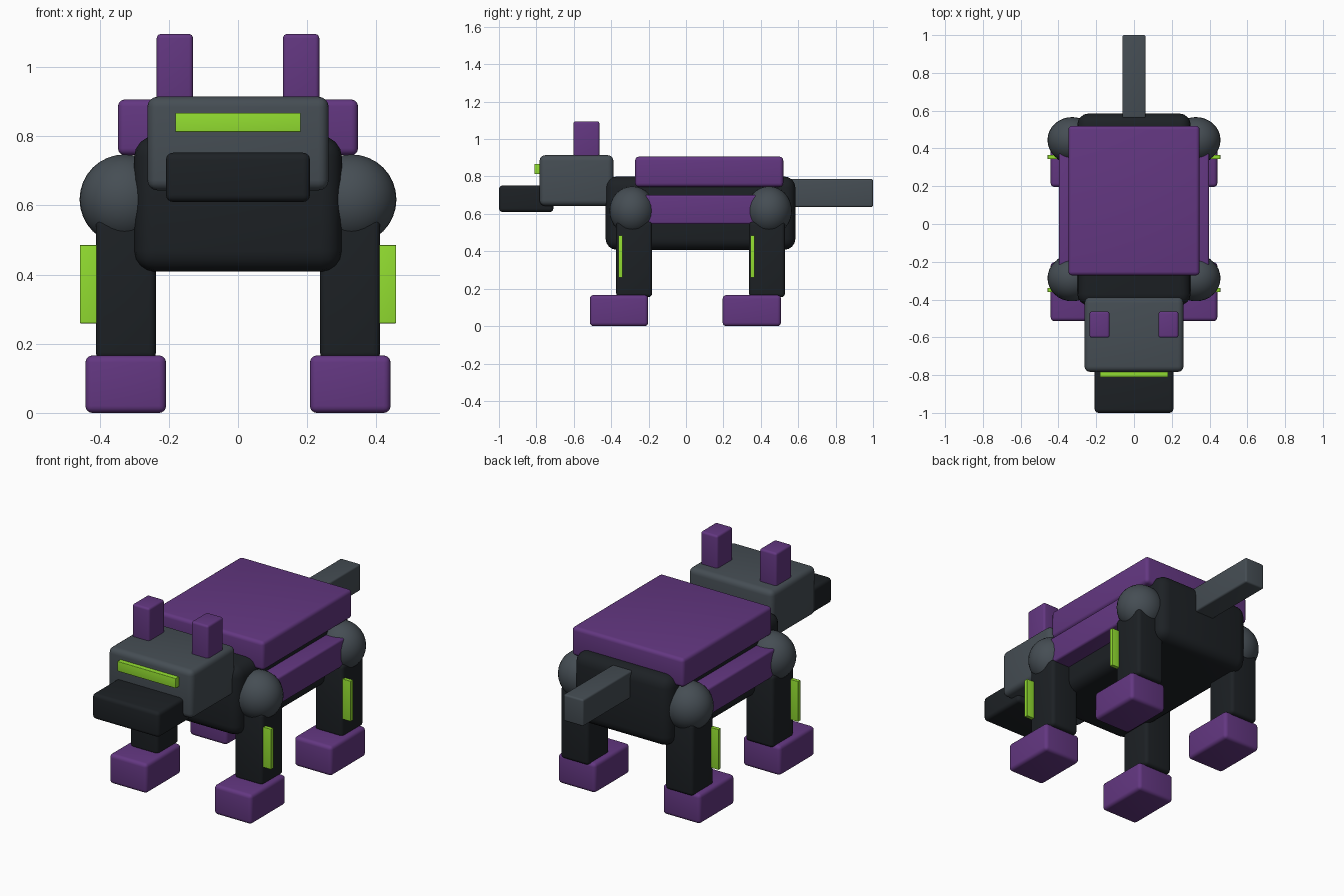
import bpy

if "Cube" in bpy.data.objects:
    bpy.data.objects.remove(bpy.data.objects["Cube"])


def material(name, rgb):
    m = bpy.data.materials.new(name)
    m.diffuse_color = (*rgb, 1)
    m.use_nodes = True
    m.node_tree.nodes["Principled BSDF"].inputs["Base Color"].default_value = m.diffuse_color
    return m


DARK = material("dark shell", (0.012, 0.015, 0.018))
GREY = material("steel grey", (0.06, 0.075, 0.088))
PURPLE = material("purple armour", (0.125, 0.038, 0.22))
GREEN = material("green light", (0.29, 0.73, 0.03))


def finish(ob, name, mat):
    ob.name = name
    ob.data.materials.append(mat)
    bpy.ops.object.shade_smooth_by_angle()
    return ob


def box(name, x, y, z, mat, bevel):
    """Rounded box from (min, max) ranges on each axis."""
    spans = (x, y, z)
    bpy.ops.mesh.primitive_cube_add(size=1, location=[(a + b) / 2 for a, b in spans])
    ob = bpy.context.object
    ob.scale = [b - a for a, b in spans]
    bpy.ops.object.transform_apply(location=False, rotation=False, scale=True)
    mod = ob.modifiers.new("rounded edges", 'BEVEL')
    mod.width = bevel
    mod.segments = 4
    bpy.ops.object.modifier_apply(modifier=mod.name)
    return finish(ob, name, mat)


def side_range(s, near, far):
    return tuple(sorted((s * near, s * far)))


# Torso and armour
box("body", (-0.30, 0.30), (-0.43, 0.585), (0.408, 0.80), DARK, 0.06)
box("back_plate", (-0.347, 0.347), (-0.272, 0.52), (0.745, 0.906), PURPLE, 0.02)
box("tail", (-0.062, 0.062), (0.56, 1.0), (0.637, 0.787), GREY, 0.01)

# Head
box("head", (-0.262, 0.262), (-0.783, -0.388), (0.643, 0.914), GREY, 0.03)
box("snout", (-0.208, 0.208), (-1.0, -0.709), (0.61, 0.752), DARK, 0.02)
box("visor", (-0.181, 0.181), (-0.81, -0.77), (0.812, 0.867), GREEN, 0.002)

for s, side in ((-1, "right"), (1, "left")):
    box(f"{side}_ear", side_range(s, 0.13, 0.235), (-0.602, -0.463), (0.89, 1.095), PURPLE, 0.012)
    box(f"{side}_side_panel", side_range(s, 0.28, 0.398), (-0.23, 0.39), (0.545, 0.70), PURPLE, 0.012)

    # Legs: joint y, leg y, foot y, light y
    for end, jy, ly, fy, gy in (("front", -0.287, -0.277, -0.358, -0.35),
                                ("back", 0.444, 0.433, 0.352, 0.355)):
        tag = f"{end}_{side}"
        bpy.ops.mesh.primitive_uv_sphere_add(segments=32, ring_count=16, radius=1,
                                             location=(s * 0.328, jy, 0.617))
        bpy.context.object.scale = (0.13, 0.122, 0.13)
        bpy.ops.object.transform_apply(location=False, rotation=False, scale=True)
        finish(bpy.context.object, f"{tag}_joint", GREY)
        box(f"{tag}_leg", side_range(s, 0.237, 0.411), (ly - 0.096, ly + 0.096), (0.155, 0.56), DARK, 0.02)
        box(f"{tag}_foot", side_range(s, 0.208, 0.441), (fy - 0.156, fy + 0.156), (0.0, 0.166), PURPLE, 0.02)
        box(f"{tag}_light", side_range(s, 0.404, 0.457), (gy - 0.011, gy + 0.011), (0.259, 0.485), GREEN, 0.002)
